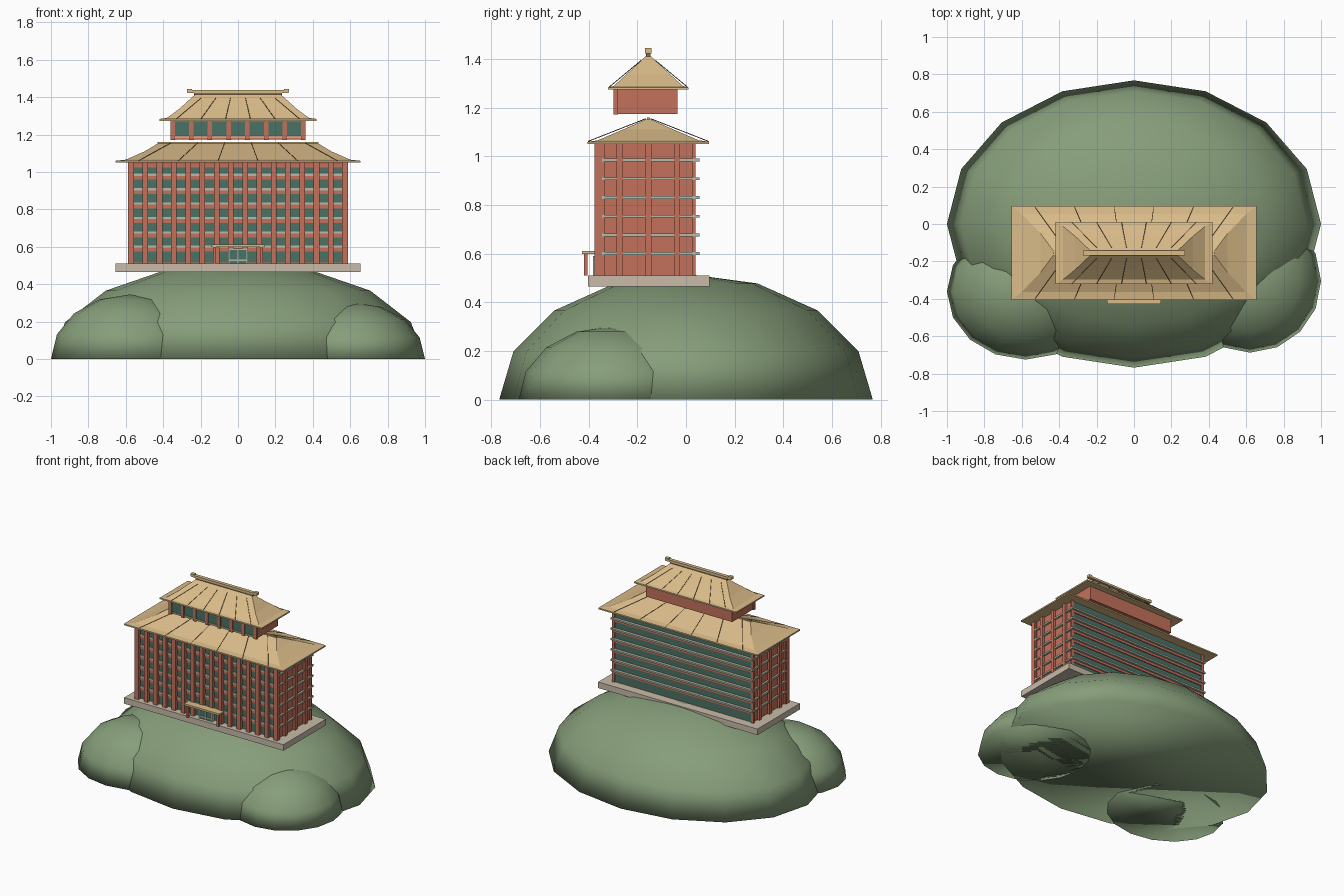
import bpy, bmesh
from mathutils import Vector, Matrix

if "Cube" in bpy.data.objects:
    bpy.data.objects.remove(bpy.data.objects["Cube"], do_unlink=True)


def material(name, r, g, b):
    m = bpy.data.materials.new(name)
    m.use_nodes = True
    m.diffuse_color = (r, g, b, 1)
    m.node_tree.nodes["Principled BSDF"].inputs["Base Color"].default_value = (r, g, b, 1)
    return m


GRASS = material("hill green", .24, .34, .195)
RED = material("brick red", .55, .165, .105)
TAN = material("roof tan", .70, .50, .25)
GLASS = material("window teal", .07, .165, .13)
STONE = material("plinth stone", .58, .50, .40)
PALE = material("pale ledge", .47, .50, .40)
BROWN = material("rib brown", .20, .14, .08)

CY = -.155  # centre line of the building


def finish(name, bm, mat, smooth=False):
    bmesh.ops.recalc_face_normals(bm, faces=bm.faces[:])
    mesh = bpy.data.meshes.new(name)
    bm.to_mesh(mesh)
    bm.free()
    mesh.materials.append(mat)
    if smooth:
        mesh.polygons.foreach_set("use_smooth", [True] * len(mesh.polygons))
    obj = bpy.data.objects.new(name, mesh)
    bpy.context.collection.objects.link(obj)
    return obj


def boxes(name, mat, extents):
    """One object made of boxes, each given as x, y and z ranges."""
    bm = bmesh.new()
    for spans in extents:
        mid = Vector([(a + b) / 2 for a, b in spans])
        size = [abs(b - a) for a, b in spans]
        bmesh.ops.create_cube(bm, size=1, matrix=Matrix.Translation(mid) @ Matrix.Diagonal((*size, 1)))
    return finish(name, bm, mat)


def around(c, h):
    return (c - h, c + h)


def mound(name, x, y, rx, ry, rz):
    """Half ellipsoid with a flat closed base, smooth all over."""
    bm = bmesh.new()
    bmesh.ops.create_uvsphere(bm, u_segments=16, v_segments=8, radius=1)
    bmesh.ops.delete(bm, geom=[v for v in bm.verts if v.co.z < -.01], context='VERTS')
    bmesh.ops.holes_fill(bm, edges=[e for e in bm.edges if e.is_boundary], sides=0)
    bmesh.ops.transform(bm, verts=bm.verts[:],
                        matrix=Matrix.Translation((x, y, 0)) @ Matrix.Diagonal((rx, ry, rz, 1)))
    finish(name, bm, GRASS, smooth=True)


def hip_roof(name, rings):
    """Rectangular rings of half width, half depth and height, skinned upwards."""
    bm = bmesh.new()
    loops = [[bm.verts.new((sx * hx, CY + sy * hy, z))
              for sx, sy in ((-1, -1), (1, -1), (1, 1), (-1, 1))] for hx, hy, z in rings]
    for low, high in zip(loops, loops[1:]):
        for i in range(4):
            j = (i + 1) % 4
            bm.faces.new((low[i], low[j], high[j], high[i]))
    bm.faces.new(loops[0])
    bm.faces.new(loops[-1])
    finish(name, bm, TAN)


def ribs(name, eave, crest, count):
    """Thin straight roof ribs fanning from the eave to the crest on both slopes."""
    bm = bmesh.new()
    for side in (-1, 1):
        for i in range(count):
            t = 2 * i / (count - 1) - 1
            a = Vector((t * eave[0], CY + side * eave[1], eave[2]))
            b = Vector((t * crest[0], CY + side * crest[1], crest[2]))
            d = b - a
            m = Matrix.Translation((a + b) / 2) @ d.to_track_quat('Z', 'Y').to_matrix().to_4x4()
            bmesh.ops.create_cone(bm, segments=6, radius1=.0018, radius2=.0018,
                                  depth=d.length, cap_ends=True, matrix=m)
    finish(name, bm, BROWN)


# Hill and its two foothills
mound("main_hill", 0, 0, 1, .768, .517)
mound("right_foothill", -.58, -.36, .42, .365, .345)
mound("left_foothill", .62, -.305, .38, .383, .302)

# Plinth and main block
boxes("plinth", STONE, [((-.655, .655), (-.402, .097), (.465, .51))])
boxes("main_block", RED, [((-.57, .57), (-.346, .03), (.51, 1.05))])
boxes("front_glass", GLASS, [((-.56, .56), (-.351, -.345), (.515, 1.045))])
boxes("back_glass", GLASS, [((-.56, .56), (.029, .034), (.515, 1.045))])

# Floor bands
levels = [.60 + .077 * k for k in range(6)]
boxes("floor_ledges", PALE,
      [((-.584, .584), (-.358, .055), around(z, .006)) for z in levels])
boxes("front_spandrels", RED,
      [((-.57, .57), (-.355, -.345), (z - .026, z - .006)) for z in levels + [1.05]])
boxes("back_spandrels", RED,
      [((-.57, .57), (.03, .04), (z - .024, z - .006)) for z in levels])

# Columns on the front, the ends and the corners
boxes("front_columns", RED,
      [(around(-.572 + 1.144 * i / 15, .015), (-.376, -.345), (.51, 1.05)) for i in range(16)])
boxes("end_columns", RED,
      [(around(s * .577, .011), around(CY + d, .013), (.51, 1.05))
       for s in (-1, 1) for d in (-.118, 0, .118)])
boxes("corner_columns", RED,
      [(around(s * .572, .01), around(y, .007), (.51, 1.05)) for s in (-1, 1) for y in (-.343, .033)])

# Entrance porch
boxes("porch_canopy", TAN, [((-.145, .145), (-.428, -.37), (.598, .612))])
boxes("porch_posts", RED, [(around(s * .125, .008), around(-.412, .008), (.51, .6)) for s in (-1, 1)])
boxes("door_glass", GLASS, [((-.05, .05), (-.378, -.35), (.51, .585))])
boxes("door_frame", PALE,
      [(around(x, .004), (-.382, -.35), (.51, .59)) for x in (-.05, 0, .05)]
      + [((-.054, .054), (-.382, -.35), (z, z + .008)) for z in (.525, .582)])

# Lower roof
hip_roof("lower_roof", [(.655, .25, 1.05), (.655, .25, 1.06), (.60, .208, 1.066),
                        (.50, .105, 1.11), (.43, .01, 1.152)])
ribs("lower_roof_ribs", (.53, .247, 1.062), (.36, .01, 1.155), 6)
boxes("lower_ridge", TAN, [((-.43, .43), around(CY, .006), (1.148, 1.16))])

# Upper pavilion
boxes("pavilion_block", RED, [((-.355, .355), (-.287, -.035), (1.175, 1.278))])
boxes("pavilion_glass", GLASS, [((-.345, .345), (-.291, -.286), (1.192, 1.27))])
boxes("pavilion_columns", RED,
      [(around(-.35 + .1 * i, .012), (-.298, -.28), (1.172, 1.278)) for i in range(8)])
boxes("pavilion_sill", PALE, [((-.35, .35), (-.294, -.28), (1.182, 1.19))])

# Upper roof and ridge
hip_roof("upper_roof", [(.42, .165, 1.274), (.42, .165, 1.284), (.38, .143, 1.289),
                        (.315, .09, 1.337), (.265, .042, 1.382), (.228, .008, 1.415)])
ribs("upper_roof_ribs", (.33, .162, 1.284), (.20, .03, 1.394), 6)
boxes("upper_ridge_base", BROWN, [((-.235, .235), around(CY, .010), (1.41, 1.424))])
boxes("upper_ridge", TAN,
      [((-.27, .27), around(CY, .013), (1.423, 1.438))]
      + [(around(s * .26, .014), around(CY, .013), (1.426, 1.445)) for s in (-1, 1)])
